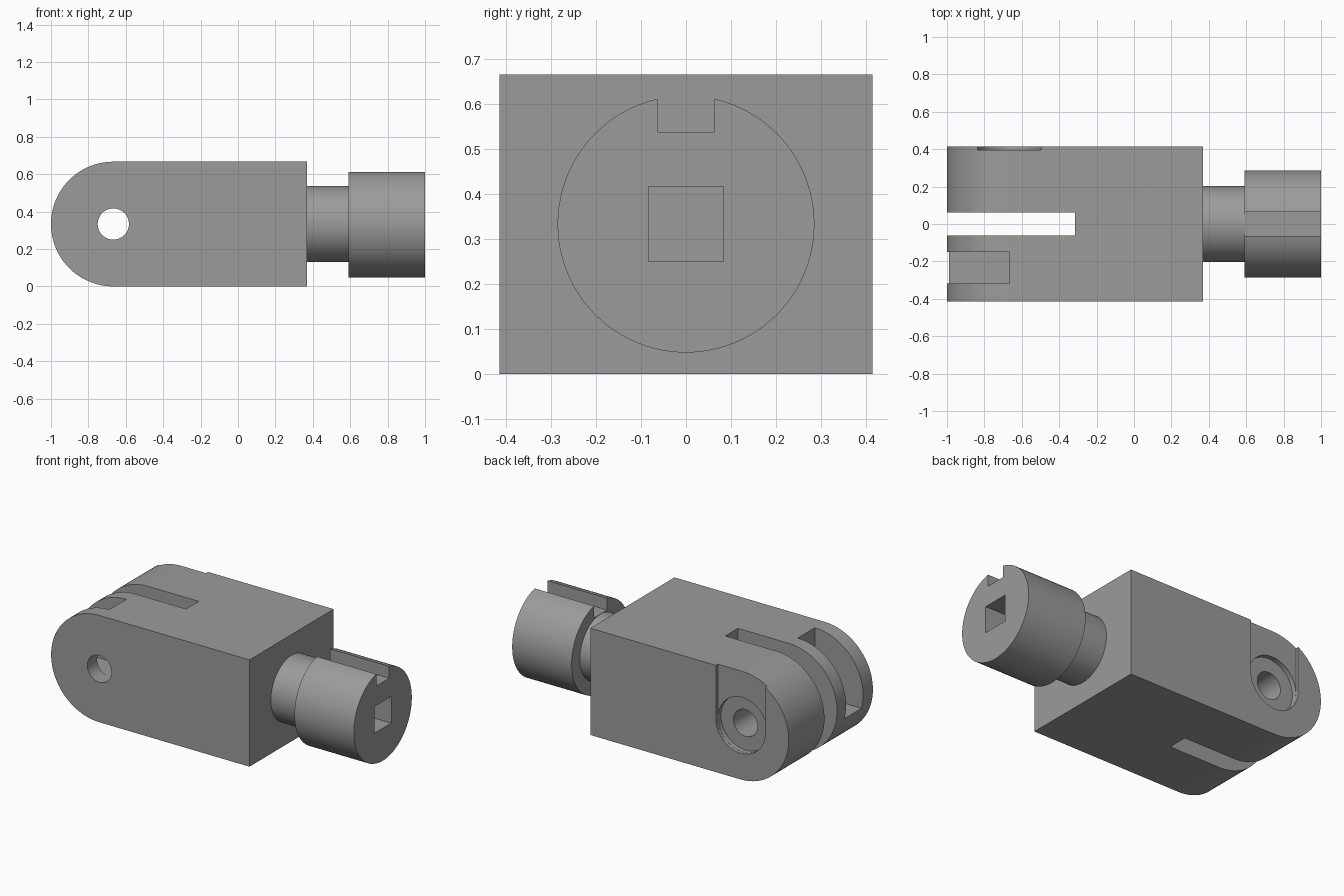
import bpy, bmesh, math
from mathutils import Vector

if "Cube" in bpy.data.objects:
    bpy.data.objects.remove(bpy.data.objects["Cube"])

grey = bpy.data.materials.new("mid grey")
grey.diffuse_color = (0.33, 0.33, 0.33, 1)
grey.use_nodes = True
grey.node_tree.nodes["Principled BSDF"].inputs["Base Color"].default_value = grey.diffuse_color

CZ = 0.3333          # height of the centre axis
PIN_X = -0.6667      # pin hole position


def arc(cx, cy, r, a0, a1, n):
    """Points on an arc, angles in degrees, both ends included."""
    return [(cx + r * math.cos(math.radians(a0 + (a1 - a0) * i / n)),
             cy + r * math.sin(math.radians(a0 + (a1 - a0) * i / n))) for i in range(n + 1)]


def circle(cx, cy, r, n):
    return arc(cx, cy, r, 0, 360, n)[:-1]


def prism(name, pts, axis, lo, hi):
    """Extrude a profile: axis 'y' takes (x, z) points, axis 'x' takes (y, z) points."""
    def place(p, d):
        return Vector((p[0], d, p[1])) if axis == "y" else Vector((d, p[0], p[1]))
    bm = bmesh.new()
    a = [bm.verts.new(place(p, lo)) for p in pts]
    b = [bm.verts.new(place(p, hi)) for p in pts]
    bm.faces.new(a)
    bm.faces.new(b)
    for i in range(len(pts)):
        j = (i + 1) % len(pts)
        bm.faces.new((a[i], a[j], b[j], b[i]))
    bmesh.ops.recalc_face_normals(bm, faces=bm.faces)
    me = bpy.data.meshes.new(name)
    bm.to_mesh(me)
    bm.free()
    me.materials.append(grey)
    ob = bpy.data.objects.new(name, me)
    bpy.context.collection.objects.link(ob)
    return ob


def rect(u0, u1, v0, v1):
    return [(u0, v0), (u1, v0), (u1, v1), (u0, v1)]


def select(ob):
    bpy.ops.object.select_all(action="DESELECT")
    ob.select_set(True)
    bpy.context.view_layer.objects.active = ob


def cut(ob, cutter):
    cutter.hide_render = True
    mod = ob.modifiers.new("cut", "BOOLEAN")
    mod.operation = "DIFFERENCE"
    mod.solver = "EXACT"
    mod.object = cutter
    select(ob)
    bpy.ops.object.modifier_apply(modifier=mod.name)
    bpy.data.objects.remove(cutter, do_unlink=True)


# Fork block with a rounded end
body = prism("fork_block",
             [(0.37, 0), (0.37, 2 * CZ)] + arc(PIN_X, CZ, CZ, 90, 270, 48), "y", -0.415, 0.415)
# Slot between the two arms
cut(body, prism("arm_slot", rect(-1.2, -0.315, -0.2, 1), "y", -0.0625, 0.0625))
# Pocket in the front arm, open to the top and the end
cut(body, prism("arm_pocket", rect(-1.2, PIN_X, 0.25, 1), "y", -0.318, -0.15))
# Shallow U-shaped recess on the back, then the deeper round seat
cut(body, prism("back_recess",
                [(PIN_X + 0.17, 1), (PIN_X - 0.17, 1)] + arc(PIN_X, CZ, 0.17, 180, 360, 32),
                "y", 0.395, 0.6))
cut(body, prism("round_seat", circle(PIN_X, CZ, 0.1695, 64), "y", 0.365, 0.6))
# Pin hole through both arms
cut(body, prism("pin_hole", circle(PIN_X, CZ, 0.0835, 48), "y", -0.6, 0.6))

# Neck
neck = prism("neck", circle(0, CZ, 0.204, 96), "x", 0.37, 0.59)

# Head with keyway and square socket
head = prism("head", circle(0, CZ, 0.286, 96), "x", 0.59, 1.0)
cut(head, prism("keyway", rect(-0.0635, 0.0635, 0.538, 1), "x", 0.4, 1.2))
cut(head, prism("square_socket", rect(-0.0835, 0.0835, 0.25, 0.4167), "x", 0.65, 1.2))

for ob in (body, neck, head):
    select(ob)
    bpy.ops.object.shade_smooth_by_angle(angle=math.radians(25))
